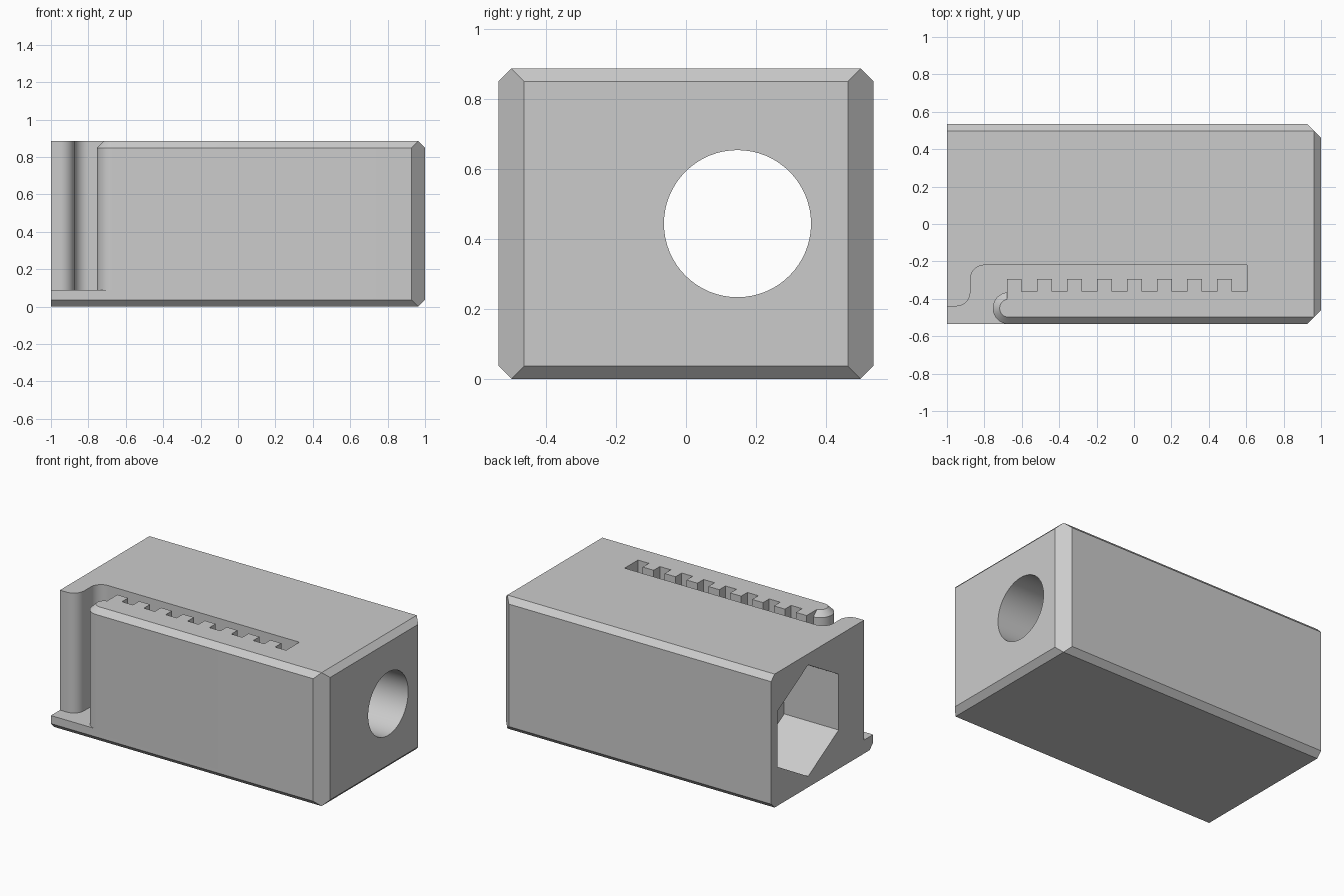
import bpy, bmesh, math
from mathutils import Vector

if "Cube" in bpy.data.objects:
    bpy.data.objects.remove(bpy.data.objects["Cube"])

HY, H, C = 0.535, 0.886, 0.0365      # half depth, height, chamfer
FLOOR = 0.09                         # slot floor height


def make(name, bm):
    bmesh.ops.recalc_face_normals(bm, faces=bm.faces)
    me = bpy.data.meshes.new(name)
    bm.to_mesh(me)
    bm.free()
    ob = bpy.data.objects.new(name, me)
    bpy.context.collection.objects.link(ob)
    return ob


def loft(name, rings):
    """Closed solid through equally long rings of points."""
    bm = bmesh.new()
    vs = [[bm.verts.new(p) for p in r] for r in rings]
    n = len(vs[0])
    bm.faces.new(vs[0])
    bm.faces.new(vs[-1])
    for a, b in zip(vs, vs[1:]):
        for i in range(n):
            j = (i + 1) % n
            bm.faces.new((a[i], a[j], b[j], b[i]))
    return make(name, bm)


def arc(cx, cy, r, a0, a1, n):
    steps = [math.radians(a0 + (a1 - a0) * i / n) for i in range(n + 1)]
    return [(cx + r * math.cos(t), cy + r * math.sin(t)) for t in steps]


def x_prism(name, x0, x1, r, n, start):
    pts = arc(0.147, H / 2, r, start, start + 360, n)[:-1]
    return loft(name, [[(x, y, z) for y, z in pts] for x in (x0, x1)])


def slot_outline(nose_r):
    # S-shaped entry, long channel, toothed rack, rounded nose
    p = [(-1.1, -0.44)]
    p += arc(-0.95, -0.365, 0.075, -90, 0, 12)
    p += arc(-0.80, -0.295, 0.075, 180, 90, 12)
    p += [(0.605, -0.22)]
    for i in range(8):
        x = 0.605 - 0.1607 * i
        p += [(x, -0.36), (x - 0.0804, -0.36), (x - 0.0804, -0.295)]
        p += [(x - 0.1607, -0.295)]
    p[-1] = (-0.68, -0.295)
    start = math.degrees(math.acos(-0.01 / nose_r))
    p += arc(-0.67, -0.45, nose_r, start, 270, 16)
    return p + [(-0.67, -0.7), (-1.1, -0.7)]


# chamfered block, flat at the left end
bm = bmesh.new()
for s in (-1, 1):
    for z in (0, H):
        for x in (-1, 1 - C):
            bm.verts.new((x, s * (HY - C), z))
    for z in (C, H - C):
        for x, y in ((-1, HY), (1 - 2 * C, HY), (1, HY - 2 * C)):
            bm.verts.new((x, s * y, z))
bmesh.ops.convex_hull(bm, input=bm.verts)
bmesh.ops.dissolve_limit(bm, angle_limit=0.01, verts=bm.verts, edges=bm.edges)
block = make("block", bm)

# cutters: side slot with bevelled nose, hex pocket, round bore
levels = ((FLOOR, 0.085), (H - C, 0.085), (H, 0.085 - C), (H + 0.1, 0.085 - C))
cutters = [
    loft("slot_cutter", [[(x, y, z) for x, y in slot_outline(r)] for z, r in levels]),
    x_prism("hex_cutter", -1.2, -0.6, 0.37, 6, 30),
    x_prism("bore_cutter", -0.8, 1.2, 0.21, 64, 0),
]
bpy.context.view_layer.objects.active = block
block.select_set(True)
for c in cutters:
    m = block.modifiers.new(c.name, 'BOOLEAN')
    m.operation, m.solver, m.object = 'DIFFERENCE', 'EXACT', c
    bpy.ops.object.modifier_apply(modifier=m.name)
    bpy.data.objects.remove(c)

# single grey, smooth curves with sharp edges
grey = bpy.data.materials.new("grey")
grey.diffuse_color = (0.6, 0.6, 0.6, 1)
grey.use_nodes = True
grey.node_tree.nodes["Principled BSDF"].inputs["Base Color"].default_value = grey.diffuse_color
block.data.materials.clear()
block.data.materials.append(grey)
for f in block.data.polygons:
    f.material_index = 0
bpy.ops.object.shade_smooth_by_angle(angle=math.radians(30))
